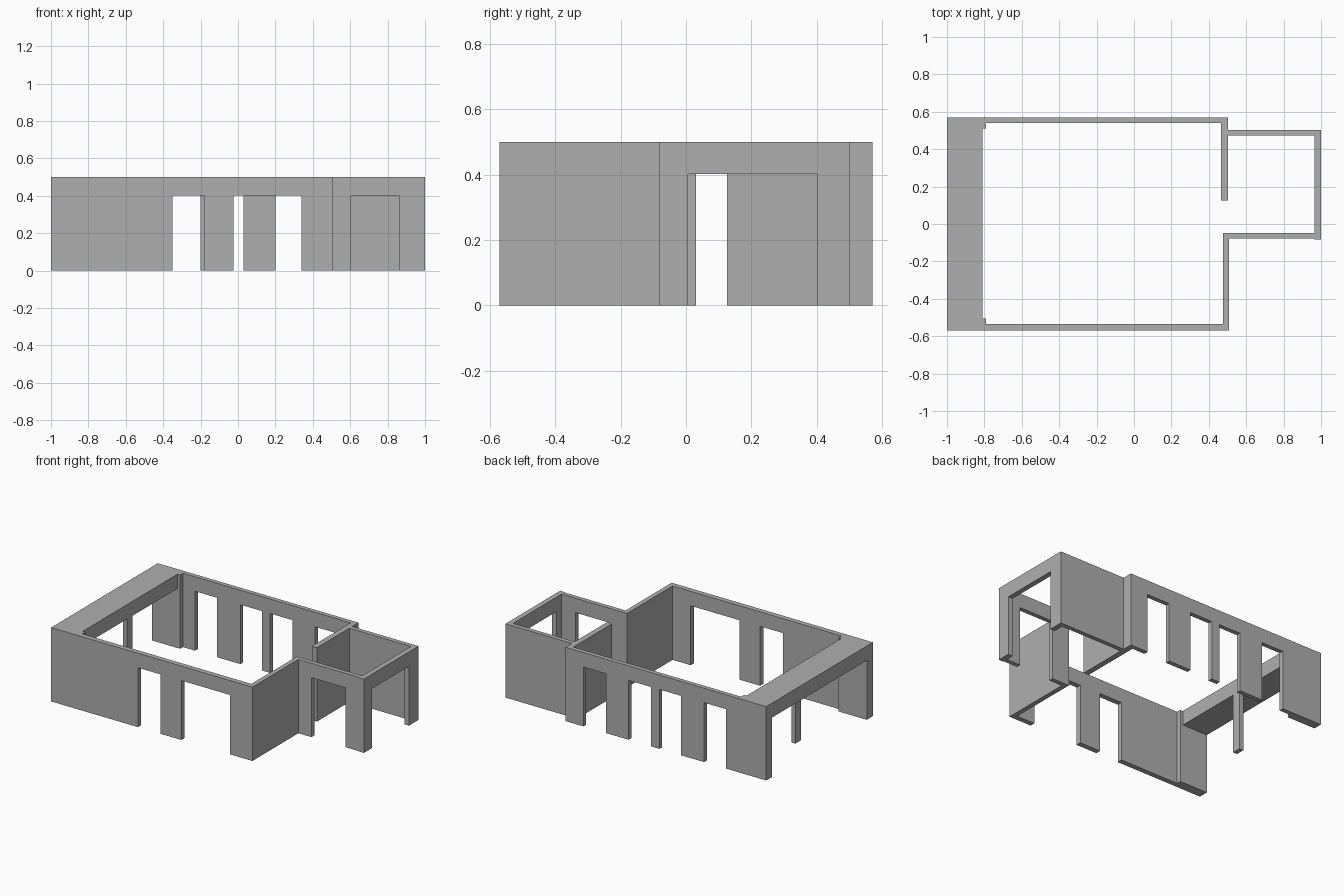
import bpy
import bmesh
from mathutils import Vector

if "Cube" in bpy.data.objects:
    bpy.data.objects.remove(bpy.data.objects["Cube"])

HEIGHT = 0.50    # wall top
HEAD = 0.402     # top of every opening

plaster = bpy.data.materials.new("dark_grey")
plaster.diffuse_color = (0.43, 0.43, 0.43, 1.0)
plaster.use_nodes = True
plaster.node_tree.nodes["Principled BSDF"].inputs["Base Color"].default_value = plaster.diffuse_color


def wall(name, axis, start, end, near, far, openings=(), top=HEIGHT, base=0.0):
    """Wall along 'x' or 'y': notched elevation outline extruded from near to far."""
    outline = [(start, base)]
    for a, b in openings:
        outline += [(a, base), (a, HEAD), (b, HEAD), (b, base)]
    outline += [(end, base), (end, top), (start, top)]

    bm = bmesh.new()
    if axis == 'x':
        verts = [bm.verts.new((u, near, z)) for u, z in outline]
        push = Vector((0, far - near, 0))
    else:
        verts = [bm.verts.new((near, u, z)) for u, z in outline]
        push = Vector((far - near, 0, 0))
    face = bm.faces.new(verts)
    ext = bmesh.ops.extrude_face_region(bm, geom=[face], use_keep_orig=True)
    moved = [g for g in ext["geom"] if isinstance(g, bmesh.types.BMVert)]
    bmesh.ops.translate(bm, verts=moved, vec=push)
    bmesh.ops.recalc_face_normals(bm, faces=bm.faces[:])

    mesh = bpy.data.meshes.new(name)
    bm.to_mesh(mesh)
    bm.free()
    mesh.materials.append(plaster)
    obj = bpy.data.objects.new(name, mesh)
    bpy.context.collection.objects.link(obj)
    return obj


# Main room: long walls with doorways
wall("front_wall", 'x', -1.0, 0.507, -0.57, -0.535,
     [(-0.35, -0.18), (-0.025, 0.34)])
wall("back_wall", 'x', -1.0, 0.503, 0.54, 0.57,
     [(-0.70, -0.535), (-0.36, -0.20), (-0.137, 0.03), (0.20, 0.37)])

# Main room: right side, split by a full-height gap into the annex
wall("right_wall_front", 'y', -0.535, -0.048, 0.475, 0.507)
wall("right_wall_back", 'y', 0.125, 0.54, 0.465, 0.503)

# Annex
wall("annex_front_wall", 'x', 0.507, 0.965, -0.078, -0.048, [(0.605, 0.86)])
wall("annex_right_wall", 'y', -0.083, 0.502, 0.965, 1.0, [(0.006, 0.402)])
wall("annex_back_wall", 'x', 0.503, 0.965, 0.472, 0.502)

# Open porch on the left: thickened wall ends, flat roof and centre post
wall("porch_front_pier", 'x', -1.0, -0.79, -0.535, -0.505)
wall("porch_back_pier", 'x', -1.0, -0.79, 0.51, 0.54)
wall("porch_roof", 'y', -0.505, 0.51, -1.0, -0.81, base=HEAD)
wall("porch_post", 'y', -0.03, 0.03, -0.84, -0.81, top=HEAD)
